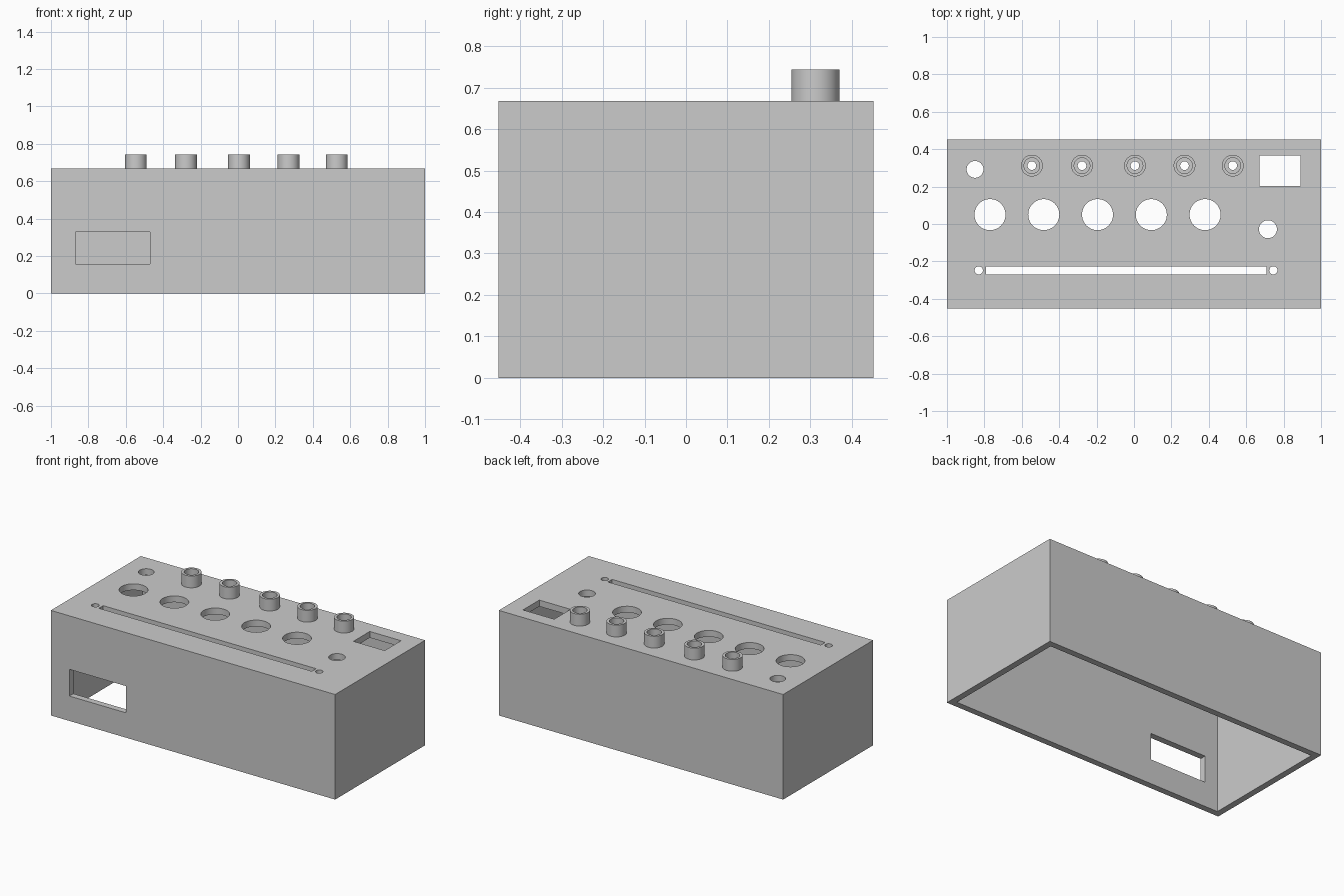
import bpy, bmesh, math
from mathutils import Matrix, Vector

cube = bpy.data.objects.get("Cube")
if cube:
    bpy.data.objects.remove(cube, do_unlink=True)

HX, HY, H, WALL = 1.0, 0.452, 0.668, 0.04
TUBE_TOP, TUBE_Y = 0.743, 0.312
TUBE_XS = (-0.546, -0.278, 0.005, 0.27, 0.528)

grey = bpy.data.materials.new("plain grey")
grey.use_nodes = True
grey.diffuse_color = (0.6, 0.6, 0.6, 1)
grey.node_tree.nodes["Principled BSDF"].inputs["Base Color"].default_value = (0.6, 0.6, 0.6, 1)


def add_box(bm, x0, x1, y0, y1, z0, z1):
    lo, hi = Vector((x0, y0, z0)), Vector((x1, y1, z1))
    m = Matrix.Translation((lo + hi) / 2) @ Matrix.Diagonal((hi - lo).to_4d())
    bmesh.ops.create_cube(bm, size=1, matrix=m)


def add_drill(bm, x, y, r):
    bmesh.ops.create_cone(bm, cap_ends=True, segments=48, radius1=r, radius2=r,
                          depth=0.2, matrix=Matrix.Translation((x, y, H)))


def make_object(name, bm):
    mesh = bpy.data.meshes.new(name)
    bmesh.ops.recalc_face_normals(bm, faces=bm.faces)
    bm.to_mesh(mesh)
    bm.free()
    mesh.materials.append(grey)
    obj = bpy.data.objects.new(name, mesh)
    bpy.context.collection.objects.link(obj)
    return obj


def activate(obj):
    bpy.ops.object.select_all(action='DESELECT')
    obj.select_set(True)
    bpy.context.view_layer.objects.active = obj


def cut(target, cutter):
    cutter.hide_render = True
    mod = target.modifiers.new("cut", 'BOOLEAN')
    mod.operation, mod.solver, mod.object = 'DIFFERENCE', 'EXACT', cutter
    activate(target)
    bpy.ops.object.modifier_apply(modifier=mod.name)
    bpy.data.objects.remove(cutter, do_unlink=True)


# Enclosure body, hollow and open underneath
bm = bmesh.new()
add_box(bm, -HX, HX, -HY, HY, 0, H)
body = make_object("enclosure_body", bm)
bm = bmesh.new()
add_box(bm, -HX + WALL, HX - WALL, -HY + WALL, HY - WALL, -0.1, H - WALL)
cut(body, make_object("cavity_cutter", bm))

# Openings in the top panel and the front window
bm = bmesh.new()
for i in range(5):
    add_drill(bm, -0.77 + 0.2875 * i, 0.05, 0.083)
for x in TUBE_XS:
    add_drill(bm, x, TUBE_Y, 0.023)
for x, y, r in ((-0.85, 0.292, 0.045), (0.716, -0.028, 0.048),
                (-0.83, -0.248, 0.022), (0.745, -0.248, 0.022)):
    add_drill(bm, x, y, r)
add_box(bm, -0.79, 0.708, -0.269, -0.226, H - 0.1, H + 0.1)      # slider slot
add_box(bm, 0.67, 0.89, 0.203, 0.367, H - 0.1, H + 0.1)          # socket opening
add_box(bm, -0.87, -0.47, -HY - 0.1, -HY + 0.1, 0.158, 0.328)    # front window
cut(body, make_object("opening_cutter", bm))
activate(body)
bpy.ops.object.shade_smooth_by_angle(angle=math.radians(30))


# Collar tubes standing on the top panel
def make_tube(name, x, outer=0.058, inner=0.042, n=48):
    bm = bmesh.new()
    z0 = H - 0.005
    profile = ((outer, z0), (outer, TUBE_TOP), (inner, TUBE_TOP), (inner, z0))
    rings = [[bm.verts.new((x + r * math.cos(2 * math.pi * k / n),
                            TUBE_Y + r * math.sin(2 * math.pi * k / n), z))
              for k in range(n)] for r, z in profile]
    for i in range(4):
        a, b = rings[i], rings[(i + 1) % 4]
        for k in range(n):
            j = (k + 1) % n
            bm.faces.new((a[k], a[j], b[j], b[k]))
    obj = make_object(name, bm)
    activate(obj)
    bpy.ops.object.shade_smooth_by_angle(angle=math.radians(30))


for i, x in enumerate(TUBE_XS):
    make_tube(f"collar_tube_{i + 1}", x)
